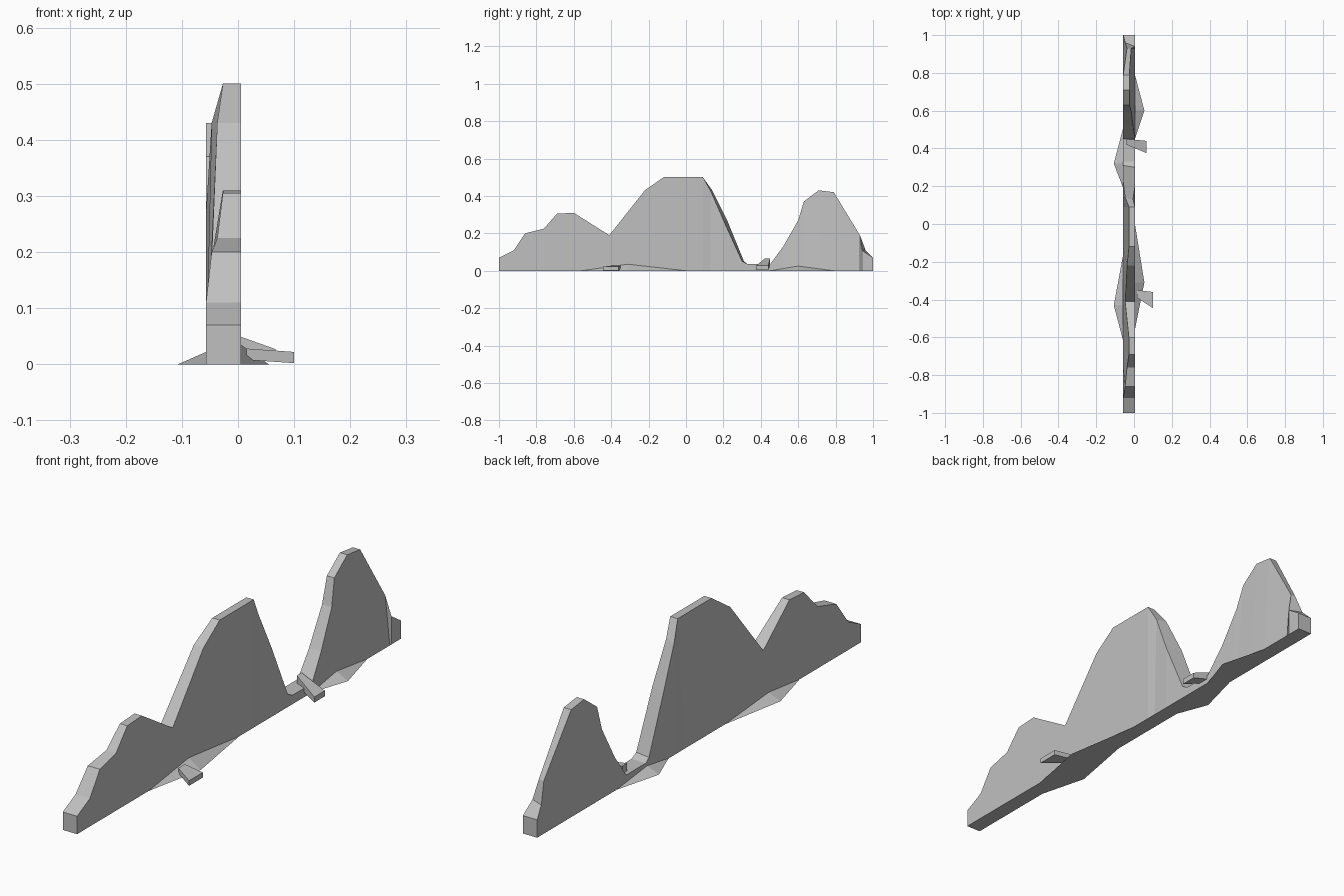
import bpy
import bmesh

cube = bpy.data.objects.get("Cube")
if cube:
    bpy.data.objects.remove(cube, do_unlink=True)

stone = bpy.data.materials.new("grey_stone")
stone.use_nodes = True
colour = (0.53, 0.53, 0.53, 1)
stone.diffuse_color = colour
stone.node_tree.nodes["Principled BSDF"].inputs["Base Color"].default_value = colour

LEFT_FACE, RIGHT_FACE = 0.005, -0.057


def finish(name, bm):
    """Turn a bmesh into a flat-shaded stone object."""
    bmesh.ops.recalc_face_normals(bm, faces=bm.faces[:])
    mesh = bpy.data.meshes.new(name)
    bm.to_mesh(mesh)
    bm.free()
    mesh.materials.append(stone)
    obj = bpy.data.objects.new(name, mesh)
    bpy.context.collection.objects.link(obj)
    return obj


def hull(name, points):
    """Faceted rock wrapped around a few points."""
    bm = bmesh.new()
    for point in points:
        bm.verts.new(point)
    bmesh.ops.convex_hull(bm, input=bm.verts[:])
    return finish(name, bm)


def ridge_wall(name, crest):
    """Loft a thin wall; each crest row is y, height, inset of the left
    face, inset of the right face, shift of the right edge along y."""
    bm = bmesh.new()
    rings = []
    for y, z, inset_left, inset_right, shift in crest:
        corners = (
            (LEFT_FACE, y, 0),
            (LEFT_FACE - inset_left, y, z),
            (RIGHT_FACE + inset_right, y + shift, z),
            (RIGHT_FACE, y + shift, 0),
        )
        rings.append([bm.verts.new(corner) for corner in corners])
    for ring, following in zip(rings, rings[1:]):
        for i in range(len(ring)):
            j = (i + 1) % len(ring)
            bm.faces.new((ring[i], ring[j], following[j], following[i]))
    bm.faces.new(rings[0])
    bm.faces.new(rings[-1])
    return finish(name, bm)


# Mountain wall: low twin peak, tall flat peak, valley, leaning peak
ridge_wall("mountain_wall", [
    (-1, .07, 0, 0, 0),
    (-.92, .11, 0, 0, 0),
    (-.86, .2, 0, .01, 0),
    (-.76, .225, 0, .02, 0),
    (-.69, .305, 0, .03, 0),
    (-.6, .31, 0, .03, 0),
    (-.41, .19, 0, .01, 0),
    (-.22, .43, 0, .02, 0),
    (-.12, .5, 0, .03, 0),
    (.09, .5, 0, .03, 0),
    (.13, .43, .01, .01, .01),
    (.2, .27, 0, 0, .02),
    (.3, .05, 0, 0, .01),
    (.33, .035, 0, 0, 0),
    (.45, .035, 0, 0, 0),
    (.52, .13, .01, 0, 0),
    (.6, .27, .02, 0, 0),
    (.63, .37, .03, 0, 0),
    (.71, .43, .03, 0, 0),
    (.79, .42, .03, 0, 0),
    (.93, .19, .02, .02, 0),
    (.94, .11, 0, .01, .02),
    (1, .07, 0, 0, 0),
])


# Low scree slopes against the foot of the wall
def scree(name, wall_x, tip_x, start, middle, end, height):
    hull(name, [(wall_x, start, 0), (wall_x, end, 0),
                (tip_x, middle, 0), (wall_x, middle, height)])


scree("left_front_scree", LEFT_FACE, .055, -.56, -.31, 0, .035)
scree("left_back_scree", LEFT_FACE, .055, .45, .6, .79, .025)
scree("right_front_scree", RIGHT_FACE, -.107, -.62, -.43, -.16, .022)
scree("right_back_scree", RIGHT_FACE, -.107, .19, .32, .51, .022)


# Tapered stone slabs that jut out on the left
def slab(name, inner, outer):
    points = []
    for x, y_low, y_high, z_low, z_high in (inner, outer):
        points += [(x, y, z) for y in (y_low, y_high) for z in (z_low, z_high)]
    hull(name, points)


slab("valley_slab", (-.04, .42, .45, .03, .065), (.067, .375, .44, .005, .027))
slab("front_slab", (.015, -.39, -.35, .008, .028), (.1, -.445, -.36, .002, .022))
